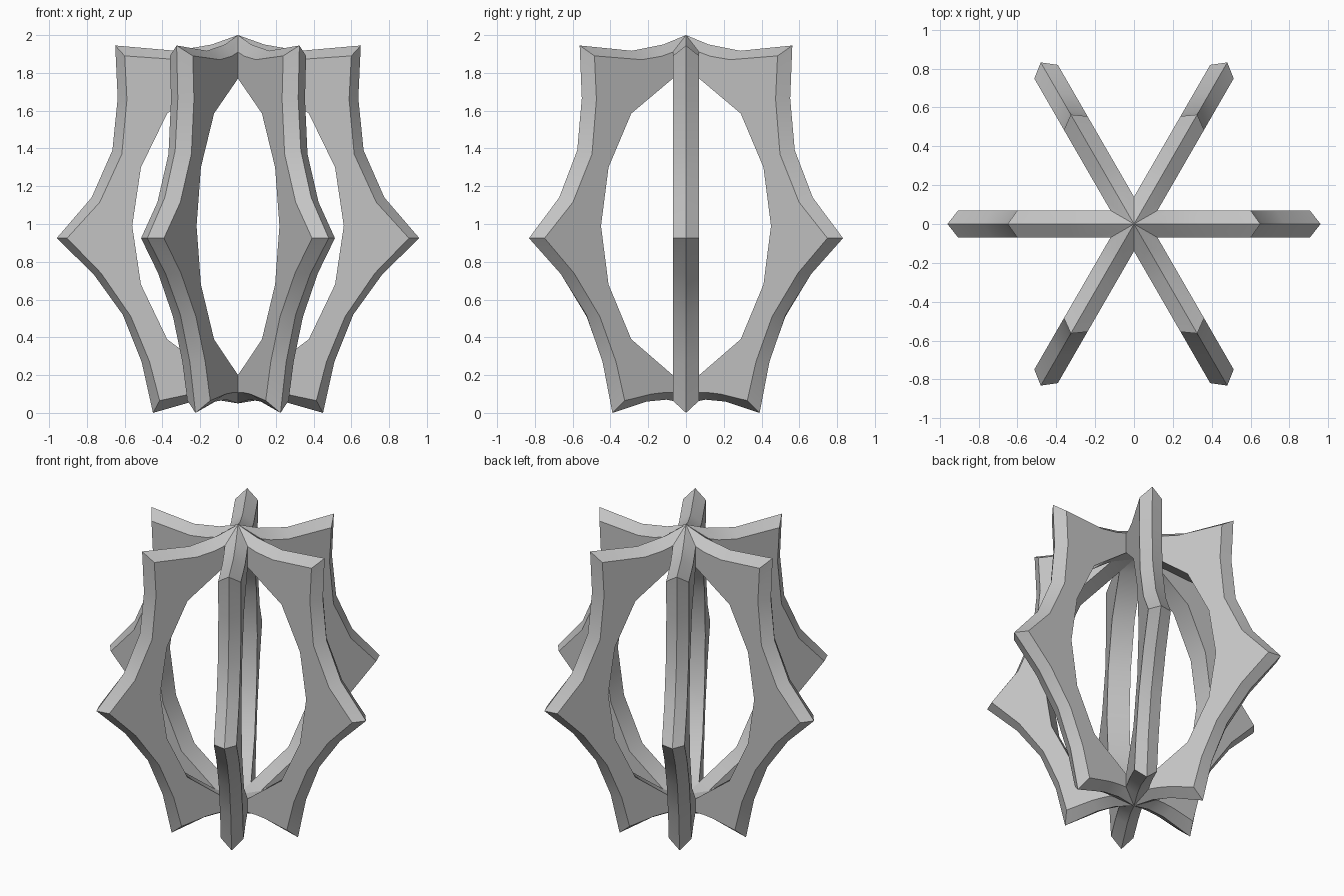
import bpy, bmesh, math

cube = bpy.data.objects.get("Cube")
if cube:
    bpy.data.objects.remove(cube, do_unlink=True)

HALF = 0.07                                  # half the fin thickness
VALLEY = HALF / math.tan(math.radians(30))   # where neighbouring fins meet

# Fin profiles as (radius, height), running from the top centre to the bottom centre
RIDGE = [(0, 2), (.14, 1.95), (.33, 1.917), (.65, 1.945), (.637, 1.665), (.665, 1.39),
         (.775, 1.14), (.96, .925), (.765, .735), (.61, .52), (.51, .27), (.45, 0),
         (.24, .06), (.12, .07), (0, .05)]
SHOULDER = [(VALLEY, 1.91), (.19, 1.888), (.31, 1.87), (.6, 1.89), (.588, 1.66), (.615, 1.37),
            (.732, 1.115), (.905, .925), (.725, .74), (.567, .51), (.468, .27), (.415, .065),
            (.25, .1), (.18, .107), (VALLEY, .108)]
HOLE = [(VALLEY, 1.77), (.375, 1.585), (.514, 1.3), (.56, .99), (.514, .68), (.375, .39),
        (VALLEY, .2)]

# Plain grey material
grey = bpy.data.materials.new("grey")
grey.use_nodes = True
colour = (.55, .55, .55, 1)
grey.diffuse_color = colour
grey.node_tree.nodes["Principled BSDF"].inputs["Base Color"].default_value = colour


def fin_mesh():
    bm = bmesh.new()

    def row(points, y):
        return [bm.verts.new((r, y, z)) for r, z in points]

    ridge = row(RIDGE, 0)
    holes = []
    for y in (-HALF, HALF):
        shoulder, hole = row(SHOULDER, y), row(HOLE, y)
        holes.append(hole)
        # Bevel from the ridge to the flat side
        for i in range(len(ridge) - 1):
            bm.faces.new((ridge[i], ridge[i + 1], shoulder[i + 1], shoulder[i]))
        # Flat side
        bm.faces.new(shoulder + hole[::-1])
    # Wall of the oval opening, closed to the axis at both ends
    a, b = holes
    for i in range(len(a) - 1):
        bm.faces.new((a[i], a[i + 1], b[i + 1], b[i]))
    for end, z in ((0, 1.8), (-1, .17)):
        bm.faces.new((a[end], b[end], bm.verts.new((0, 0, z))))
    bmesh.ops.recalc_face_normals(bm, faces=bm.faces)
    # The open axis side leaves the winding ambiguous: make the tip face outward
    bm.normal_update()
    tip = max(bm.faces, key=lambda f: f.calc_center_median().x)
    if tip.normal.x < 0:
        bmesh.ops.reverse_faces(bm, faces=bm.faces)
    mesh = bpy.data.meshes.new("fin")
    bm.to_mesh(mesh)
    bm.free()
    mesh.materials.append(grey)
    return mesh


# Six fins radiating from the vertical axis
mesh = fin_mesh()
for i in range(6):
    fin = bpy.data.objects.new(f"fin_{i + 1}", mesh.copy())
    fin.rotation_euler.z = i * math.pi / 3
    bpy.context.collection.objects.link(fin)
    bpy.ops.object.select_all(action='DESELECT')
    fin.select_set(True)
    bpy.context.view_layer.objects.active = fin
    bpy.ops.object.shade_smooth_by_angle(angle=math.radians(35))
bpy.data.meshes.remove(mesh)
